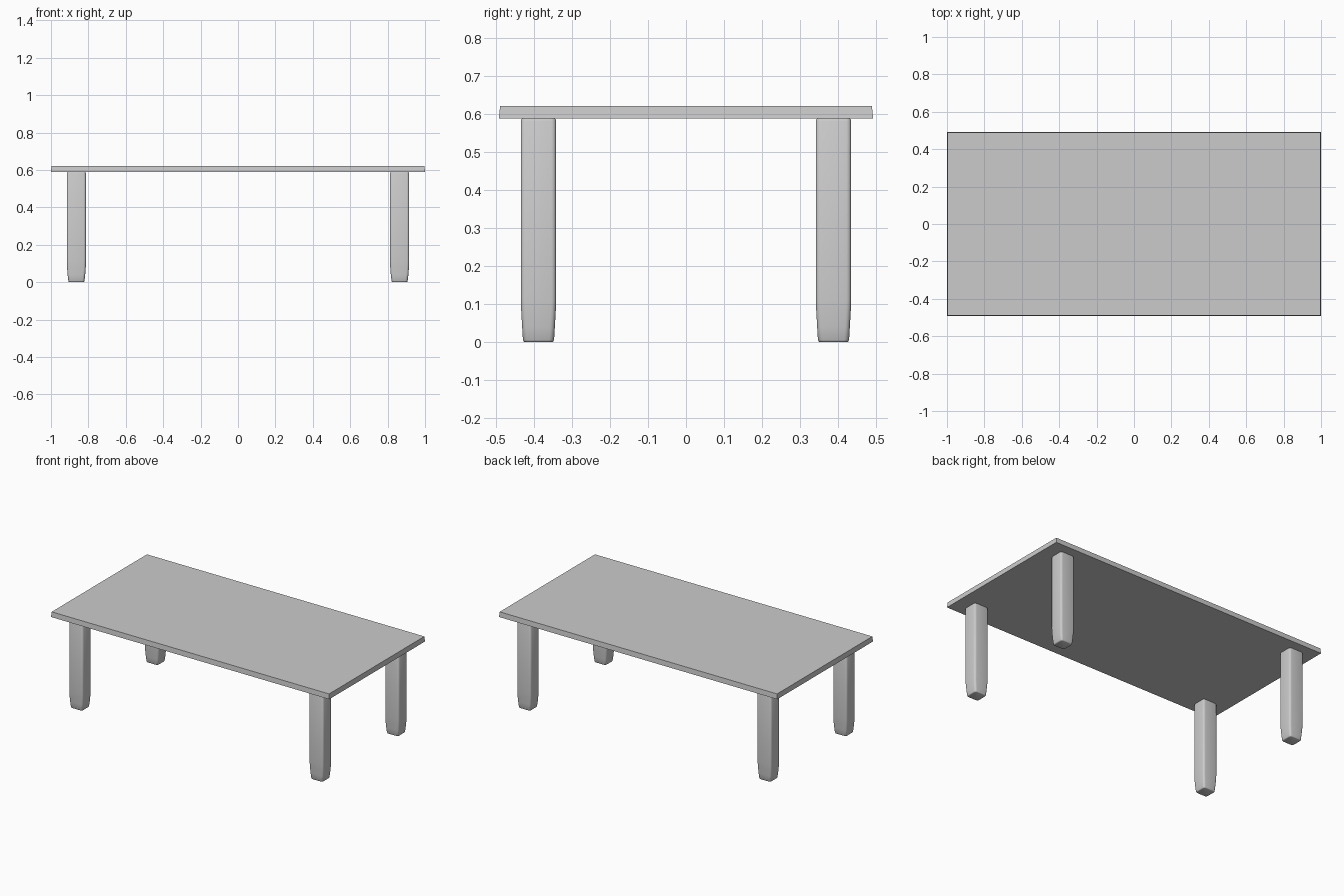
import bpy, bmesh, math

if "Cube" in bpy.data.objects:
    bpy.data.objects.remove(bpy.data.objects["Cube"])


def loft(name, rings, smooth=False):
    """Skin a stack of matching rings and cap both ends."""
    bm = bmesh.new()
    loops = [[bm.verts.new(p) for p in ring] for ring in rings]
    n = len(loops[0])
    for a, b in zip(loops, loops[1:]):
        for i in range(n):
            j = (i + 1) % n
            bm.faces.new((a[i], a[j], b[j], b[i]))
    bm.faces.new(loops[0][::-1])
    bm.faces.new(loops[-1])
    mesh = bpy.data.meshes.new(name)
    bm.to_mesh(mesh)
    bm.free()
    obj = bpy.data.objects.new(name, mesh)
    bpy.context.collection.objects.link(obj)
    if smooth:
        bpy.ops.object.select_all(action='DESELECT')
        obj.select_set(True)
        bpy.context.view_layer.objects.active = obj
        bpy.ops.object.shade_smooth_by_angle(angle=math.radians(40))
    return obj


def rounded_rect(cx, cy, hx, hy, z, r, steps=4):
    pts = []
    for k, (sx, sy) in enumerate([(1, 1), (-1, 1), (-1, -1), (1, -1)]):
        for i in range(steps + 1):
            a = math.radians(90 * (k + i / steps))
            pts.append((cx + sx * (hx - r) + r * math.cos(a),
                        cy + sy * (hy - r) + r * math.sin(a), z))
    return pts


def rect(hx, hy, z):
    return [(hx, hy, z), (-hx, hy, z), (-hx, -hy, z), (hx, -hy, z)]


# Tabletop: thin slab, edges leaning slightly inward to the top
loft("tabletop", [rect(1.0, 0.492, 0.589), rect(0.997, 0.489, 0.622)])

# Legs: (z, half width x, half width y), tapered foot and softened ends
profile = [(0.0, 0.038, 0.036), (0.0015, 0.041, 0.039), (0.006, 0.043, 0.041),
           (0.04, 0.047, 0.043), (0.085, 0.0505, 0.0455), (0.11, 0.051, 0.0465),
           (0.582, 0.051, 0.0465), (0.587, 0.049, 0.045), (0.589, 0.046, 0.042)]
for side, sx in (("left", -1), ("right", 1)):
    for end, sy in (("front", -1), ("back", 1)):
        loft(f"{end}_{side}_leg",
             [rounded_rect(sx * 0.864, sy * 0.388, hx, hy, z, 0.013)
              for z, hx, hy in profile], smooth=True)
